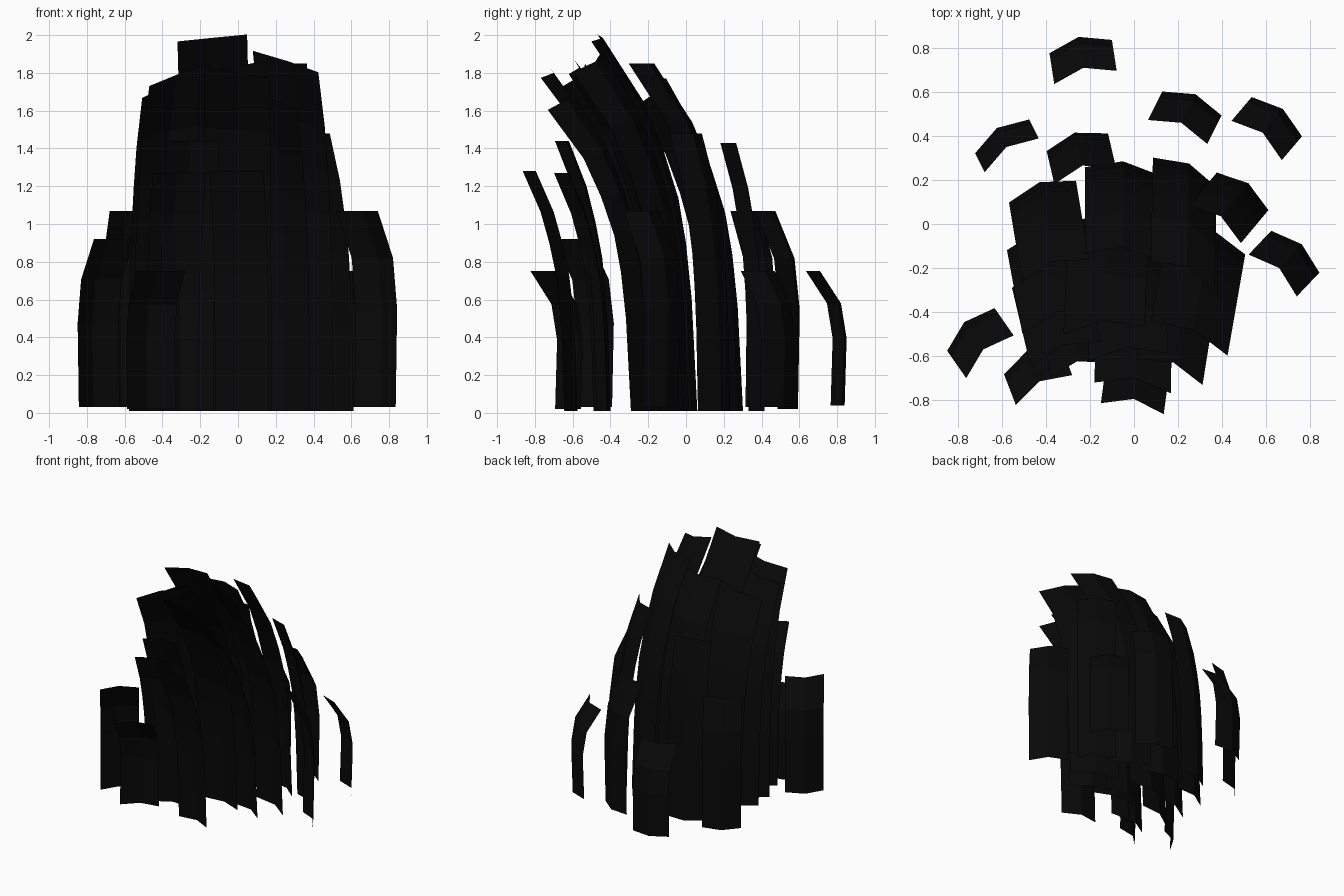
import bpy
from math import radians, sin, cos

cube = bpy.data.objects.get("Cube")
if cube:
    bpy.data.objects.remove(cube)

black = bpy.data.materials.new("soft_black")
black.use_nodes = True
color = (0.0025, 0.0025, 0.0025, 1)
black.diffuse_color = color
black.node_tree.nodes["Principled BSDF"].inputs["Base Color"].default_value = color

# Curl profiles: (fraction of height, fraction of lean)
SHORT = [(0, 0), (.5, -.08), (.76, .15), (1, 1)]
LONG = [(0, 0), (.3, .06), (.45, .12), (.57, .2), (.7, .36), (.83, .57), (1, 1)]


def strand(name, x, y, turn, top, lean, base=0.01, width=.29, curl=LONG, tilt=0):
    """Folded sheet rising from its base, curling along lean, its tip tilted sideways."""
    a = radians(turn)
    fold = [(-width / 2, -.045), (0, 0), (width / 2, -.045)]
    verts, faces = [], []
    for up, out in curl:
        for u, v in fold:
            verts.append((x + u * cos(a) - v * sin(a) + lean[0] * out,
                          y + u * sin(a) + v * cos(a) + lean[1] * out,
                          base + (top - base) * up + tilt * u * out))
    for r in range(len(curl) - 1):
        for c in range(2):
            i = r * 3 + c
            faces.append((i, i + 1, i + 4, i + 3))
    mesh = bpy.data.meshes.new(name)
    mesh.from_pydata(verts, [], faces)
    mesh.materials.append(black)
    obj = bpy.data.objects.new(name, mesh)
    bpy.context.collection.objects.link(obj)


# Short outer strands
strand("back_strand", -.25, .84, 12, .75, (.02, -.13), .04, curl=SHORT)
strand("back_left_strand", .67, .515, -38, .75, (-.085, -.1), .03, curl=SHORT)
strand("left_strand", .755, -.10, -41, 1.07, (-.095, -.1), .03, curl=SHORT)
strand("right_strand", -.765, -.455, 42, .92, (.08, -.115), .03, curl=SHORT)
strand("back_right_strand", -.62, .43, 32, 1.07, (.04, -.08), .03, curl=SHORT)
strand("inner_back_left_strand", .275, .58, -22, 1.07, (-.06, -.12), .02, curl=SHORT)
strand("front_right_strand", -.48, -.585, 28, .75, (.05, -.13), .02, curl=SHORT)

# Middle strands
strand("inner_back_strand", -.27, .415, 16, 1.43, (.035, -.15))
strand("inner_left_strand", .52, .185, -36, 1.48, (-.125, -.15))
strand("front_strand", .03, -.575, -10, 1.28, (-.03, -.22))
strand("inner_front_strand", -.28, -.4, 12, 1.44, (.03, -.22))
strand("inner_front_right_strand", -.36, -.41, 14, 1.27, (.04, -.21))

# Tall strands of the crest
strand("crest_back_right", -.43, .19, 18, 1.69, (.06, -.36), width=.32, tilt=.4)
strand("crest_back", -.05, .285, -6, 1.77, (0, -.39), width=.34)
strand("crest_back_left", .25, .275, -25, 1.85, (-.01, -.47), width=.32)
strand("crest_left", .35, -.02, -24, 1.86, (-.08, -.46), width=.38, tilt=-.3)
strand("crest_right", -.42, -.02, 18, 1.74, (.07, -.38), width=.36, tilt=.4)
strand("crest_peak", -.12, .06, 5, 1.985, (-.02, -.5), width=.37, tilt=.1)
strand("crest_front_right", -.41, -.19, 20, 1.79, (.085, -.36), width=.34, tilt=.35)
strand("crest_front", .01, -.19, -8, 1.8, (-.01, -.51), width=.35, tilt=-.15)
strand("crest_front_left", .25, -.19, -22, 1.66, (-.07, -.44), width=.32, tilt=-.35)
strand("crest_core", -.04, -.12, 5, 1.83, (.01, -.44), width=.36, tilt=.2)
